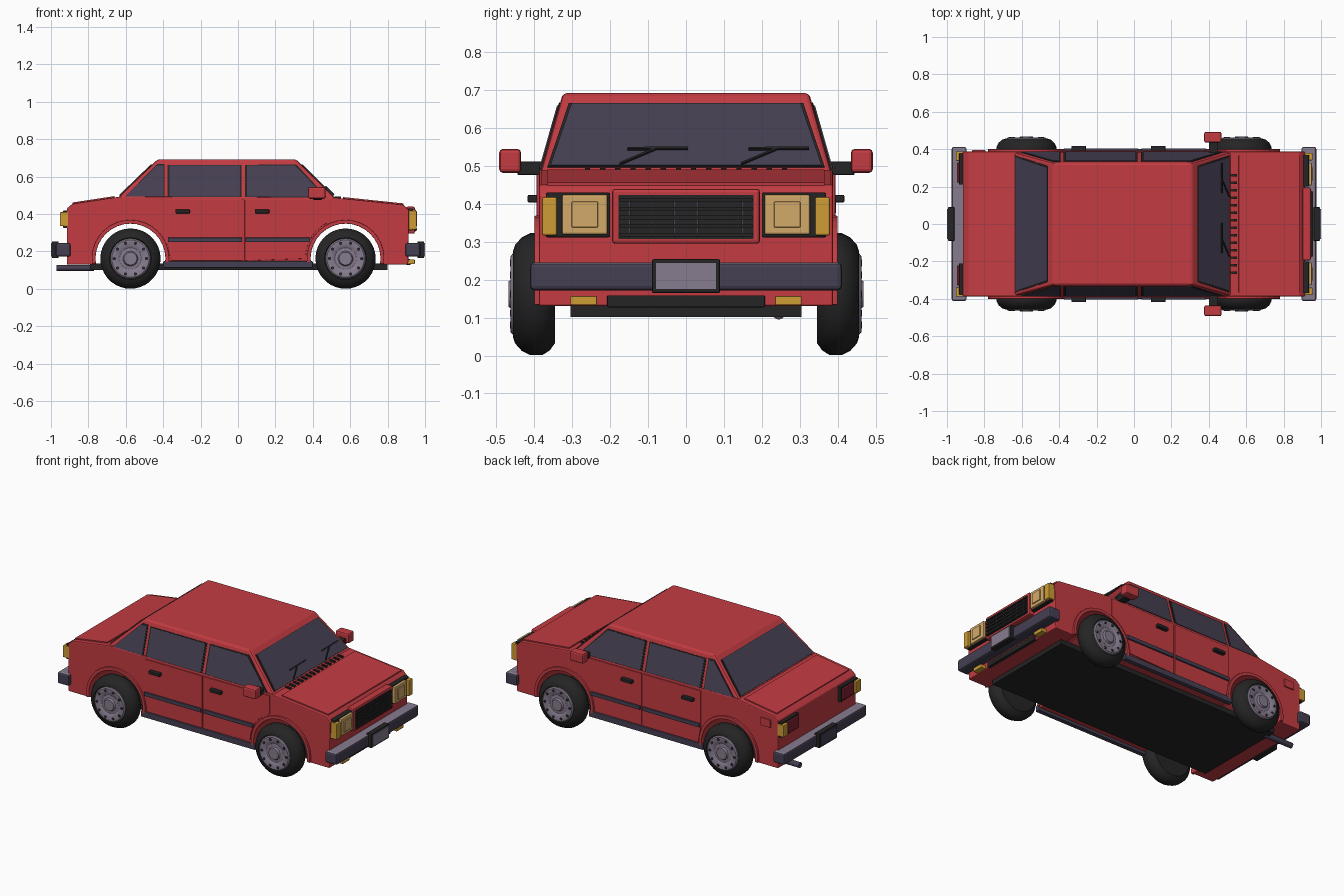
import bpy, bmesh, math
from mathutils import Vector

if "Cube" in bpy.data.objects:
    bpy.data.objects.remove(bpy.data.objects["Cube"])


def material(name, rgb):
    m = bpy.data.materials.new(name)
    m.diffuse_color = (*rgb, 1)
    m.use_nodes = True
    m.node_tree.nodes["Principled BSDF"].inputs["Base Color"].default_value = m.diffuse_color
    return m


RED = material("red paint", (0.55, 0.045, 0.055))
GLASS = material("dark violet glass and trim", (0.06, 0.05, 0.085))
BLACK = material("black rubber", (0.018, 0.018, 0.018))
LILAC = material("lilac metal", (0.24, 0.2, 0.27))
AMBER = material("amber lamp", (0.62, 0.34, 0.035))
TAN = material("headlight lens", (0.65, 0.4, 0.14))
TAIL = material("tail lamp red", (0.22, 0.015, 0.03))


def finish(name, bm, mat, bevel=0.0, smooth=False):
    bmesh.ops.recalc_face_normals(bm, faces=bm.faces)
    me = bpy.data.meshes.new(name)
    bm.to_mesh(me)
    bm.free()
    me.materials.append(mat)
    ob = bpy.data.objects.new(name, me)
    bpy.context.collection.objects.link(ob)
    if bevel:
        b = ob.modifiers.new("bevel", 'BEVEL')
        b.width, b.segments, b.limit_method = bevel, 2, 'ANGLE'
        b.angle_limit = math.radians(35)
    if smooth:
        for p in me.polygons:
            p.use_smooth = True
        me.set_sharp_from_angle(angle=math.radians(35))
    return ob


def extrude(name, pts, offset, mat, bevel=0.0):
    """Polygon of 3D points swept along an offset vector."""
    bm = bmesh.new()
    a = [bm.verts.new(p) for p in pts]
    b = [bm.verts.new(Vector(p) + Vector(offset)) for p in pts]
    bm.faces.new(a)
    bm.faces.new(b[::-1])
    n = len(a)
    for i in range(n):
        j = (i + 1) % n
        bm.faces.new((a[i], b[i], b[j], a[j]))
    return finish(name, bm, mat, bevel)


def prism(name, pts, y0, y1, mat, bevel=0.0):
    return extrude(name, [(x, y0, z) for x, z in pts], (0, y1 - y0, 0), mat, bevel)


def slab(name, pts, thick, mat):
    """Thin plate standing outward from the car on a sloped face."""
    p = [Vector(q) for q in pts]
    n = (p[1] - p[0]).cross(p[2] - p[0]).normalized()
    if n.dot(sum(p, Vector()) / len(p) - Vector((0, 0, 0.3))) < 0:
        n = -n
    return extrude(name, [q - n * 0.002 for q in p], n * (thick + 0.002), mat)


def box(name, x, y, z, mat, bevel=0.0):
    pts = [(x[0], z[0]), (x[1], z[0]), (x[1], z[1]), (x[0], z[1])]
    return prism(name, pts, y[0], y[1], mat, bevel)


def lathe(name, profile, x, y, z, s, mat, n=36):
    """Profile of (offset along y, radius) turned about the wheel axis."""
    bm = bmesh.new()
    rings = [[bm.verts.new((x + r * math.cos(2 * math.pi * i / n), y + s * o,
                            z + r * math.sin(2 * math.pi * i / n))) for i in range(n)]
             for o, r in profile]
    for a, b in zip(rings, rings[1:]):
        for i in range(n):
            bm.faces.new((a[i], a[(i + 1) % n], b[(i + 1) % n], b[i]))
    bm.faces.new(rings[0])
    bm.faces.new(rings[-1])
    return finish(name, bm, mat, smooth=True)


def arc(cx, r, a0, a1, n=18):
    return [(cx + r * math.cos(math.radians(a0 + (a1 - a0) * i / n)),
             WZ + r * math.sin(math.radians(a0 + (a1 - a0) * i / n))) for i in range(n + 1)]


WX, WZ, HALF = 0.575, 0.162, 0.388

# Lower body with open wheel arches
low = -math.degrees(math.asin((WZ - 0.13) / 0.187))
body = [(-0.915, 0.13)] + arc(-WX, 0.187, 180 - low, low) + arc(WX, 0.187, 180 - low, low)
body += [(0.91, 0.13), (0.915, 0.42), (0.885, 0.45), (0.5, 0.49), (-0.62, 0.495),
         (-0.885, 0.455), (-0.915, 0.43)]
prism("body", body, -HALF, HALF, RED, 0.006)
box("underbody", (-0.79, 0.8), (-0.305, 0.305), (0.102, 0.135), BLACK)
slab("hood", [(0.56, -0.365, 0.484), (0.885, -0.365, 0.45), (0.885, 0.365, 0.45),
              (0.56, 0.365, 0.484)], 0.007, RED)
slab("trunk_lid", [(-0.66, -0.36, 0.489), (-0.885, -0.36, 0.455), (-0.885, 0.36, 0.455),
                   (-0.66, 0.36, 0.489)], 0.007, RED)

# Cabin: tapered block with a flat roof
bm = bmesh.new()
lo = [bm.verts.new((x, y, 0.47)) for x, y in
      ((-0.66, -HALF), (0.535, -HALF), (0.535, HALF), (-0.66, HALF))]
hi = [bm.verts.new((x, y, 0.692)) for x, y in
      ((-0.43, -0.325), (0.31, -0.325), (0.31, 0.325), (-0.43, 0.325))]
bm.faces.new(lo)
bm.faces.new(hi)
for i in range(4):
    j = (i + 1) % 4
    bm.faces.new((lo[i], lo[j], hi[j], hi[i]))
finish("cabin", bm, RED, 0.01)


def side_y(z):
    return HALF - (z - 0.47) * 0.063 / 0.222


def front_x(z):
    return 0.535 - (z - 0.47) * 0.225 / 0.222


def rear_x(z):
    return -0.66 + (z - 0.47) * 0.23 / 0.222


def pane(name, pts, grow=0.008):
    """Black seal with a slightly smaller glass plate over it."""
    c = sum((Vector(p) for p in pts), Vector()) / len(pts)
    seal = [Vector(p) + (Vector(p) - c).normalized() * grow for p in pts]
    slab(name + "_seal", seal, 0.003, BLACK)
    slab(name + "_glass", pts, 0.006, GLASS)


for name, fx in (("windshield", front_x), ("rear_window", rear_x)):
    pane(name, [(fx(0.498), -0.358, 0.498), (fx(0.498), 0.358, 0.498),
                (fx(0.662), 0.302, 0.662), (fx(0.662), -0.302, 0.662)])

WINDOWS = {
    "quarter_window": [(-0.6, 0.492), (-0.398, 0.492), (-0.398, 0.658), (-0.435, 0.658)],
    "rear_door_window": [(-0.367, 0.492), (0.01, 0.492), (0.01, 0.658), (-0.367, 0.658)],
    "front_door_window": [(0.047, 0.492), (0.465, 0.492), (0.305, 0.658), (0.047, 0.658)]}
FRONT_DOOR = [(0.036, 0.15)] + arc(WX, 0.215, 180, 112, 6) + [(0.495, 0.478), (0.036, 0.478)]
REAR_DOOR = [(-0.36, 0.15), (0.026, 0.15), (0.026, 0.478), (-0.378, 0.478), (-0.378, 0.25)]

for s in (-1, 1):
    for name, pts in WINDOWS.items():
        pane(name, [(x, s * side_y(z), z) for x, z in pts], 0.01)
    # Doors, trim, sills, handles
    prism("front_door", FRONT_DOOR, s * 0.38, s * 0.394, RED, 0.002)
    prism("rear_door", REAR_DOOR, s * 0.38, s * 0.394, RED, 0.002)
    box("front_door_trim", (0.04, 0.385), (s * 0.39, s * 0.404), (0.25, 0.274), GLASS, 0.003)
    box("rear_door_trim", (-0.375, 0.022), (s * 0.39, s * 0.404), (0.25, 0.274), GLASS, 0.003)
    box("sill", (-0.4, 0.4), (s * 0.37, s * 0.4), (0.112, 0.148), GLASS, 0.004)
    for x in (-0.335, 0.09):
        box("door_handle", (x, x + 0.078), (s * 0.39, s * 0.418), (0.404, 0.424), BLACK, 0.004)
    # Mirrors
    box("mirror_arm", (0.4, 0.45), (s * 0.37, s * 0.445), (0.476, 0.512), BLACK, 0.004)
    box("mirror", (0.375, 0.468), (s * 0.435, s * 0.493), (0.482, 0.545), RED, 0.01)
    # Wheels and arch flares
    for cx in (-WX, WX):
        prism("arch_flare", arc(cx, 0.187, -8, 188) + arc(cx, 0.207, 188, -8),
              s * 0.375, s * 0.4, RED, 0.003)
        y = s * 0.395
        lathe("tyre", [(-0.05, 0.09), (-0.05, 0.128), (-0.036, 0.148), (-0.016, 0.161),
                       (0.016, 0.161), (0.038, 0.15), (0.056, 0.13), (0.062, 0.112),
                       (0.054, 0.106)], cx, y, WZ, s, BLACK)
        lathe("hubcap", [(0.05, 0.108), (0.062, 0.107), (0.068, 0.1), (0.068, 0.072),
                         (0.06, 0.058), (0.062, 0.04), (0.073, 0.034), (0.073, 0.012)],
              cx, y, WZ, s, LILAC)
        for k in range(10):
            a = math.tau * k / 10
            lathe("hubcap_hole", [(0.06, 0.009), (0.07, 0.009)], cx + 0.086 * math.cos(a), y,
                  WZ + 0.086 * math.sin(a), s, BLACK, 8)
    # Front lamps
    box("headlight_frame", (0.9, 0.935), (s * 0.2, s * 0.37), (0.312, 0.43), BLACK, 0.004)
    box("headlight", (0.93, 0.951), (s * 0.207, s * 0.327), (0.319, 0.425), TAN, 0.005)
    box("headlight_lens", (0.95, 0.958), (s * 0.232, s * 0.302), (0.338, 0.406), TAN, 0.003)
    box("front_indicator", (0.9, 0.955), (s * 0.34, s * 0.38), (0.317, 0.418), AMBER, 0.005)
    box("fog_lamp", (0.9, 0.945), (s * 0.235, s * 0.305), (0.133, 0.157), AMBER, 0.003)
    # Rear lamps
    box("tail_lamp_frame", (-0.935, -0.9), (s * 0.21, s * 0.38), (0.325, 0.42), BLACK, 0.004)
    box("tail_lamp", (-0.947, -0.93), (s * 0.222, s * 0.328), (0.337, 0.408), TAIL, 0.004)
    box("rear_indicator", (-0.952, -0.905), (s * 0.338, s * 0.388), (0.335, 0.41), AMBER, 0.004)

# Fuel flap and exhaust
box("fuel_flap", (-0.865, -0.795), (0.38, 0.396), (0.375, 0.425), RED, 0.003)
ex = bpy.ops.mesh.primitive_cylinder_add(vertices=16, radius=0.017, depth=0.2,
                                         location=(-0.87, 0.245, 0.112),
                                         rotation=(0, math.pi / 2, 0))
bpy.context.object.name = "exhaust"
bpy.context.object.data.materials.append(GLASS)

# Bumpers with pale tops, and number plates
for d, end in ((1, "front"), (-1, "rear")):
    b = box(end + "_bumper", (d * 0.895, d * 0.975), (-0.412, 0.412), (0.172, 0.245), GLASS, 0.012)
    b.data.materials.append(LILAC)
    for p in b.data.polygons:
        p.material_index = 1 if p.normal.z > 0.5 else 0
    box(end + "_plate_frame", (d * 0.96, d * 0.995), (-0.09, 0.09), (0.165, 0.254), BLACK, 0.004)
    box(end + "_plate", (d * 0.99, d * 1.0), (-0.08, 0.08), (0.174, 0.245),
        LILAC if d > 0 else GLASS)

# Grille and lower vent
box("grille_surround", (0.9, 0.945), (-0.195, 0.195), (0.295, 0.44), RED, 0.008)
box("grille", (0.93, 0.948), (-0.178, 0.178), (0.308, 0.423), BLACK)
for k in range(5):
    z = 0.318 + k * 0.023
    box("grille_slat", (0.94, 0.956), (-0.175, 0.175), (z - 0.005, z + 0.005), BLACK)
for k in range(6):
    y = -0.15 + k * 0.06
    box("grille_rib", (0.94, 0.952), (y - 0.003, y + 0.003), (0.31, 0.42), GLASS)
box("lower_vent", (0.9, 0.922), (-0.208, 0.208), (0.127, 0.159), BLACK, 0.003)

# Cowl vents
for k in range(14):
    y = -0.26 + k * 0.04
    box("cowl_vent", (0.515, 0.55), (y - 0.007, y + 0.007), (0.478, 0.495), BLACK)

# Wipers: arm and blade laid on the windshield
for y in (-0.175, 0.145):
    for name, p, q in (("wiper_arm", (y, 0.497), (y + 0.095, 0.537)),
                       ("wiper_blade", (y + 0.02, 0.537), (y + 0.18, 0.538))):
        quad = [(*p,), (*q,), (q[0], q[1] + 0.005), (p[0], p[1] + 0.005)]
        slab(name, [(front_x(z), w, z) for w, z in quad], 0.012, BLACK)
